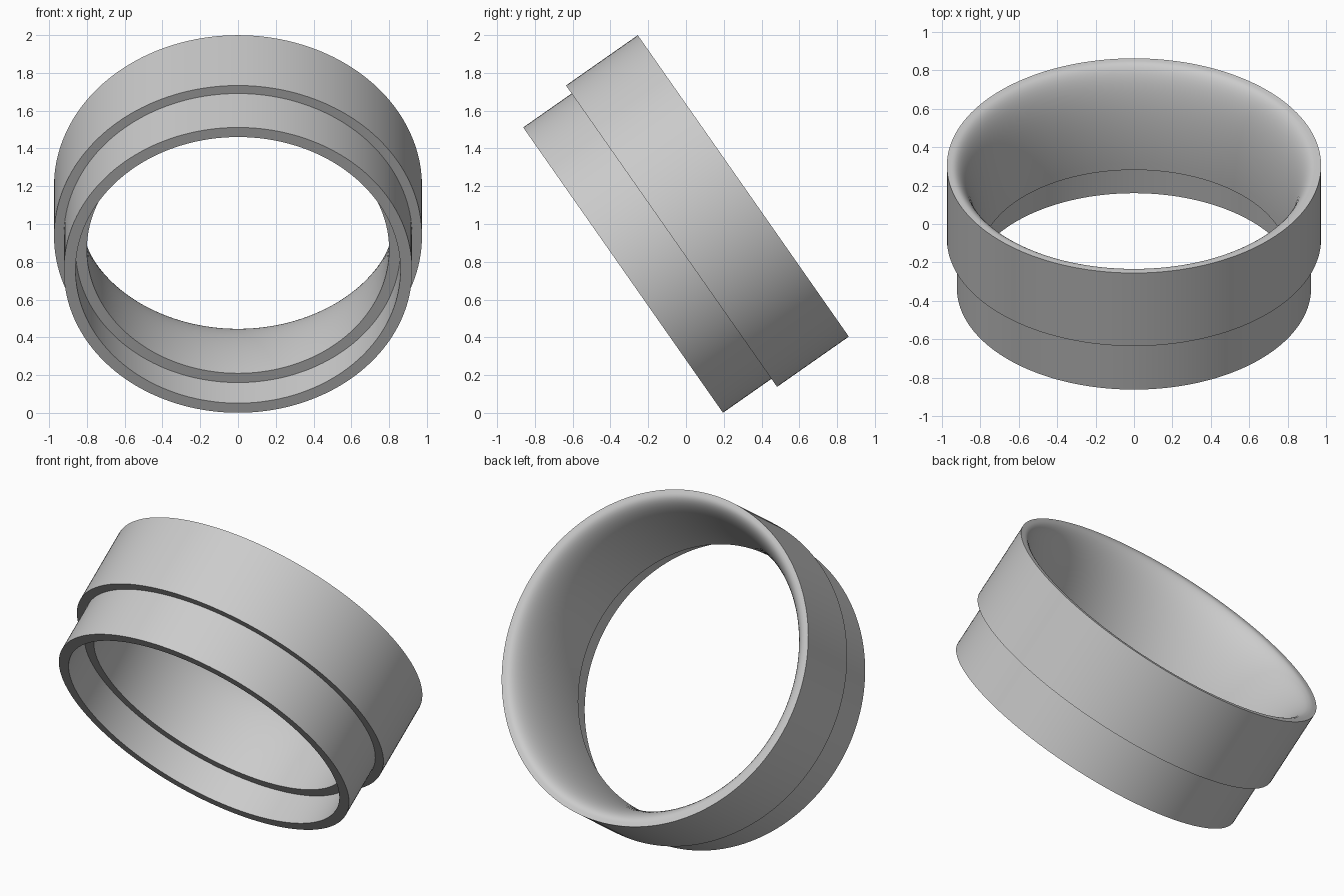
import bpy
import bmesh
import math
from mathutils import Matrix, Vector

cube = bpy.data.objects.get("Cube")
if cube:
    bpy.data.objects.remove(cube, do_unlink=True)

SEGMENTS = 160
LENGTH = 0.777
LEDGE = 0.19      # depth of the counterbore
THROAT = 0.80     # narrowest radius
LIP = 0.95        # inner radius of the rear rim
STEP = 0.313      # where the outer wall widens

grey = bpy.data.materials.new("plain grey")
grey.use_nodes = True
colour = (0.6, 0.6, 0.6, 1)
grey.diffuse_color = colour
grey.node_tree.nodes["Principled BSDF"].inputs["Base Color"].default_value = colour

# Cross-section (radius, distance along axis): outer wall, then counterbore
profile = [(LIP, LENGTH), (0.974, LENGTH), (0.974, STEP), (0.922, STEP),
           (0.922, 0), (0.86, 0), (0.86, LEDGE)]

# Bell mouth: quarter ellipse from the throat out to the rear rim
STEPS = 20
for i in range(STEPS):
    a = math.pi / 2 * i / STEPS
    profile.append((THROAT + (LIP - THROAT) * (1 - math.cos(a)),
                    LEDGE + (LENGTH - LEDGE) * math.sin(a)))

# Revolve the closed section into a ring
bm = bmesh.new()
verts = [bm.verts.new((r, 0, h)) for r, h in profile]
edges = [bm.edges.new((v, verts[(i + 1) % len(verts)])) for i, v in enumerate(verts)]
bmesh.ops.spin(bm, geom=verts + edges, cent=(0, 0, 0), axis=(0, 0, 1),
               angle=2 * math.pi, steps=SEGMENTS, use_merge=True)
bmesh.ops.remove_doubles(bm, verts=bm.verts[:], dist=0.00005)
bmesh.ops.recalc_face_normals(bm, faces=bm.faces[:])

# Tilt the ring so its narrow end faces forward and down
tilt = Matrix.Rotation(math.radians(-55), 4, "X")
bmesh.ops.transform(bm, matrix=Matrix.Translation(Vector((0, -0.333, 0.756))) @ tilt,
                    verts=bm.verts[:])

mesh = bpy.data.meshes.new("stepped_ring")
bm.to_mesh(mesh)
bm.free()
mesh.materials.append(grey)
ring = bpy.data.objects.new("stepped_ring", mesh)
bpy.context.collection.objects.link(ring)

# Smooth walls with crisp rims
bpy.ops.object.select_all(action="DESELECT")
ring.select_set(True)
bpy.context.view_layer.objects.active = ring
bpy.ops.object.shade_smooth_by_angle(angle=math.radians(30))
